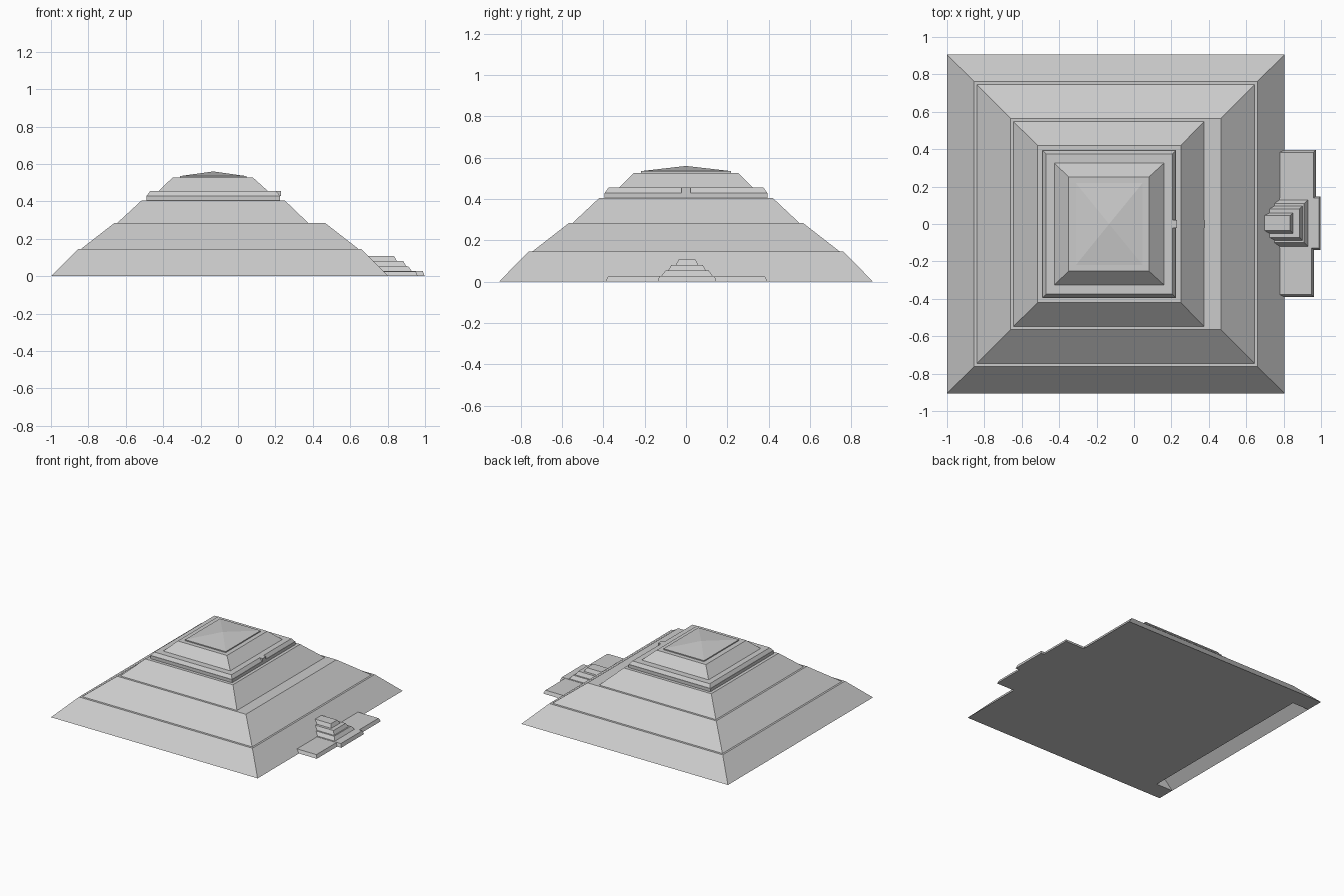
import bpy

cube = bpy.data.objects.get("Cube")
if cube:
    bpy.data.objects.remove(cube, do_unlink=True)

stone = bpy.data.materials.new("grey stone")
stone.use_nodes = True
grey = (0.6, 0.6, 0.6, 1)
stone.diffuse_color = grey
stone.node_tree.nodes["Principled BSDF"].inputs["Base Color"].default_value = grey


def mesh_object(name, verts, faces):
    mesh = bpy.data.meshes.new(name)
    mesh.from_pydata(verts, [], faces)
    mesh.materials.append(stone)
    obj = bpy.data.objects.new(name, mesh)
    bpy.context.collection.objects.link(obj)
    return obj


def ring(x0, x1, y0, y1, z):
    return [(x0, y0, z), (x1, y0, z), (x1, y1, z), (x0, y1, z)]


SIDES = [(i, (i + 1) % 4, (i + 1) % 4 + 4, i + 4) for i in range(4)]


def frustum(name, low, high, floor=True):
    """Block between two rectangles (x0, x1, y0, y1, z)."""
    faces = SIDES + [(4, 5, 6, 7)] + ([(3, 2, 1, 0)] if floor else [])
    return mesh_object(name, ring(*low) + ring(*high), faces)


def tier(name, low, high, floor=True):
    """Symmetric block: each rectangle is (x0, x1, half depth, z)."""
    rects = [(x0, x1, -h, h, z) for x0, x1, h, z in (low, high)]
    return frustum(name, *rects, floor)


# Stepped pyramid
tier("lower_tier", (-1, 0.805, 0.905, 0), (-0.855, 0.66, 0.763, 0.145), floor=False)
tier("middle_tier", (-0.84, 0.645, 0.745, 0.145), (-0.66, 0.465, 0.565, 0.285))
tier("upper_tier", (-0.645, 0.375, 0.548, 0.285), (-0.515, 0.25, 0.42, 0.405))
tier("plinth", (-0.49, 0.225, 0.395, 0.405), (-0.49, 0.225, 0.395, 0.43))
tier("plinth_slope", (-0.488, 0.223, 0.393, 0.43), (-0.47, 0.205, 0.375, 0.455))
tier("summit_tier", (-0.425, 0.16, 0.325, 0.455), (-0.35, 0.08, 0.252, 0.527))
tier("cap_slab", (-0.31, 0.045, 0.218, 0.527), (-0.31, 0.045, 0.218, 0.535))
mesh_object("cap_roof", ring(-0.31, 0.045, -0.218, 0.218, 0.535) + [(-0.133, 0, 0.56)],
            [(i, (i + 1) % 4, 4) for i in range(4)])

# Underside with an open pocket along one edge
a, b, w, h = -1, -0.855, 0.905, 0.763
mesh_object("underside",
            [(a, -w, 0), (a, -h, 0), (b, -h, 0), (b, h, 0), (a, h, 0), (a, w, 0),
             (0.805, w, 0), (0.805, -w, 0)],
            [tuple(range(8))])
mesh_object("pocket_walls",
            [(a, -h, 0), (b, -h, 0), (b, -h, 0.145), (a, h, 0), (b, h, 0), (b, h, 0.145)],
            [(0, 2, 1), (3, 4, 5), (1, 2, 5, 4)])

# Entrance terrace
frustum("terrace_left", (0.76, 0.972, 0, 0.395, 0), (0.76, 0.96, 0, 0.383, 0.025))
frustum("terrace_right", (0.76, 0.962, -0.39, 0, 0), (0.76, 0.95, -0.378, 0, 0.025))

# Entrance steps: bottom height, front edge, half width, edge inset
steps = [(0, 0.998, 0.143, 0.01), (0.026, 0.93, 0.125, 0.02),
         (0.053, 0.9, 0.092, 0.016), (0.08, 0.85, 0.055, 0.015)]
for i, (z, front, half, inset) in enumerate(steps):
    c = 0.005
    frustum(f"entrance_step_{i + 1}",
            (0.66, front, c - half, c + half, z),
            (0.69, front - inset, c - half + inset, c + half - inset, z + 0.027))

# Thin bands lying on the entrance slope and the path above
for name, s in (("slope_band_left", 1), ("slope_band_right", -1)):
    mesh_object(name, [(0.781, s * 0.195, 0.026), (0.781, s * 0.14, 0.026),
                       (0.662, s * 0.05, 0.145), (0.662, s * 0.1, 0.145)],
                [(0, 1, 2, 3)[::-s]])
mesh_object("path_band", [(0.376, -0.022, 0.286), (0.376, 0.022, 0.286),
                          (0.251, 0.022, 0.406), (0.251, -0.022, 0.406)], [(0, 1, 2, 3)])
frustum("plinth_block", (0.2, 0.23, -0.022, 0.022, 0.43), (0.2, 0.23, -0.022, 0.022, 0.455))
